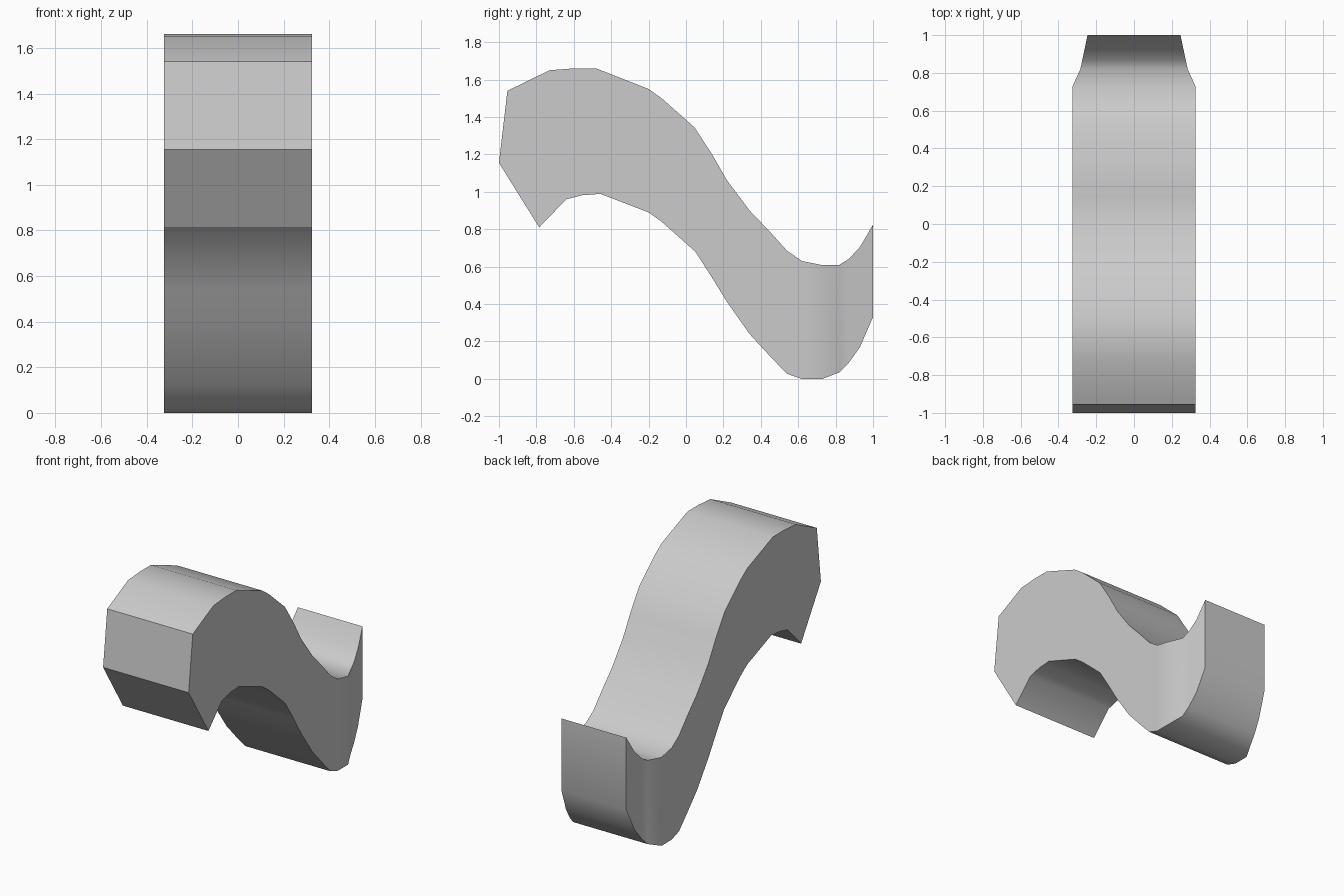
import bpy, bmesh, math

if "Cube" in bpy.data.objects:
    bpy.data.objects.remove(bpy.data.objects["Cube"])

# Cross stations along the wave: top y, top z, bottom y, bottom z
stations = [
    (-1.00, 1.155, -0.785, 0.81), (-0.955, 1.54, -0.64, 0.96),
    (-0.73, 1.65, -0.55, 0.983), (-0.60, 1.66, -0.50, 0.985),
    (-0.48, 1.66, -0.46, 0.99), (-0.20, 1.55, -0.20, 0.89),
    (-0.13, 1.50, -0.13, 0.84), (0.045, 1.345, 0.05, 0.68),
    (0.14, 1.20, 0.14, 0.54), (0.22, 1.06, 0.22, 0.41),
    (0.34, 0.90, 0.34, 0.24), (0.45, 0.785, 0.45, 0.12),
    (0.54, 0.685, 0.54, 0.027), (0.62, 0.63, 0.62, 0.0),
    (0.73, 0.608, 0.73, 0.0), (0.82, 0.61, 0.82, 0.035),
    (0.87, 0.64, 0.87, 0.085), (0.93, 0.705, 0.93, 0.17),
    (1.00, 0.825, 1.00, 0.33),
]


def half_width(y):
    """Full width, then tapering in two steps toward the back tip."""
    if y <= 0.73:
        return 0.325
    if y <= 0.82:
        return 0.325 - (y - 0.73) / 0.09 * 0.041
    return 0.284 - (y - 0.82) / 0.18 * 0.038


# Wavy band: four-cornered rings bridged along its length
bm = bmesh.new()
rings = []
for ty, tz, by, bz in stations:
    wt, wb = half_width(ty), half_width(by)
    rings.append([bm.verts.new(p) for p in
                  ((-wt, ty, tz), (wt, ty, tz), (wb, by, bz), (-wb, by, bz))])
for a, b in zip(rings, rings[1:]):
    for i in range(4):
        j = (i + 1) % 4
        bm.faces.new((a[i], a[j], b[j], b[i]))
bm.faces.new(rings[0])
bm.faces.new(rings[-1])
bmesh.ops.recalc_face_normals(bm, faces=bm.faces)

mesh = bpy.data.meshes.new("wave_band")
bm.to_mesh(mesh)
bm.free()
band = bpy.data.objects.new("wave_band", mesh)
bpy.context.collection.objects.link(band)
bpy.context.view_layer.objects.active = band
band.select_set(True)
bpy.ops.object.shade_smooth_by_angle(angle=math.radians(35))
